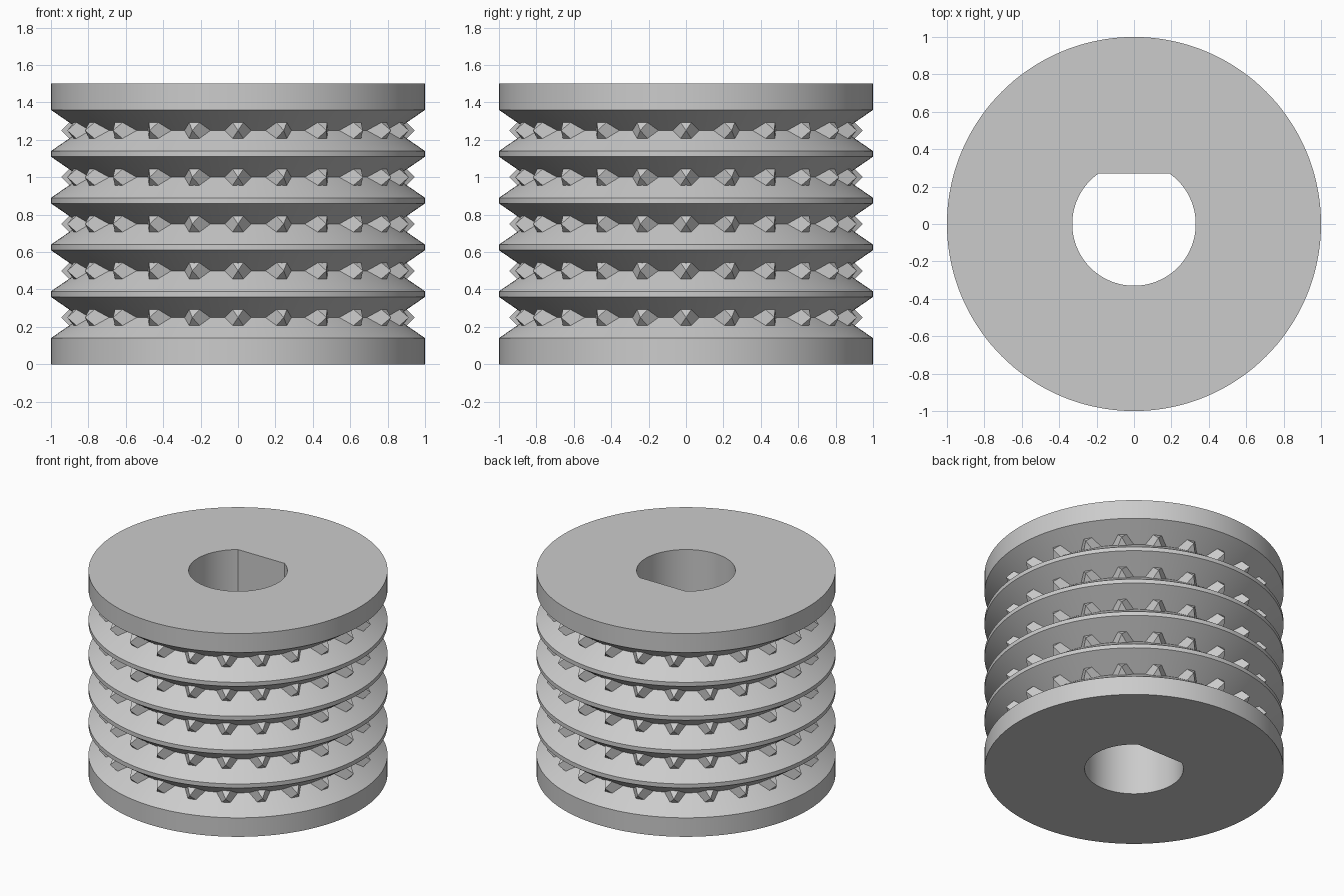
import bpy, bmesh
from math import sin, cos, radians, tau

if "Cube" in bpy.data.objects:
    bpy.data.objects.remove(bpy.data.objects["Cube"], do_unlink=True)

HEIGHT, RIM, ROOT, BORE, FLAT_Y = 1.5, 1.0, 0.84, 0.33, 0.27
GROOVES = [0.25 * (i + 1) for i in range(5)]
HALF_GROOVE = 0.11
SEGMENTS, TEETH = 144, 24

grey = bpy.data.materials.new("grey")
grey.use_nodes = True
colour = (0.6, 0.6, 0.6, 1)
grey.diffuse_color = colour
grey.node_tree.nodes["Principled BSDF"].inputs["Base Color"].default_value = colour


def add_object(name, bm):
    bmesh.ops.recalc_face_normals(bm, faces=bm.faces[:])
    mesh = bpy.data.meshes.new(name)
    bm.to_mesh(mesh)
    bm.free()
    mesh.materials.append(grey)
    obj = bpy.data.objects.new(name, mesh)
    bpy.context.collection.objects.link(obj)
    return obj


def ring(bm, radius, z, max_y=2):
    angles = [tau * i / SEGMENTS for i in range(SEGMENTS)]
    return [bm.verts.new((radius * cos(a), min(radius * sin(a), max_y), z)) for a in angles]


# Grooved drum with a D-shaped bore
bm = bmesh.new()
profile = [(RIM, 0)]
for z in GROOVES:
    profile += [(RIM, z - HALF_GROOVE), (ROOT, z), (RIM, z + HALF_GROOVE)]
profile.append((RIM, HEIGHT))
rings = [ring(bm, r, z) for r, z in profile]
rings += [ring(bm, BORE, z, FLAT_Y) for z in (HEIGHT, 0)]
for a, b in zip(rings, rings[1:] + rings[:1]):
    for i in range(SEGMENTS):
        j = (i + 1) % SEGMENTS
        bm.faces.new((a[i], a[j], b[j], b[i]))
drum = add_object("grooved_drum", bm)
bpy.ops.object.select_all(action='DESELECT')
drum.select_set(True)
bpy.context.view_layer.objects.active = drum
bpy.ops.object.shade_smooth_by_angle(angle=radians(25))


# Pyramid teeth around the bottom of each groove
def add_tooth(bm, angle, z, tip=0.945, base=0.82, width=0.083, height=0.125):
    def place(r, t, h):
        return bm.verts.new((r * cos(angle) - t * sin(angle),
                             r * sin(angle) + t * cos(angle), z + h))
    point = place(tip, 0, 0)
    corners = [place(base, s * width, u * height)
               for s, u in ((-1, -1), (1, -1), (1, 1), (-1, 1))]
    bm.faces.new(corners)
    for i in range(4):
        bm.faces.new((corners[i], corners[(i + 1) % 4], point))


for n, z in enumerate(GROOVES, 1):
    bm = bmesh.new()
    for k in range(TEETH):
        add_tooth(bm, tau * k / TEETH, z)
    add_object(f"tooth_ring_{n}", bm)
